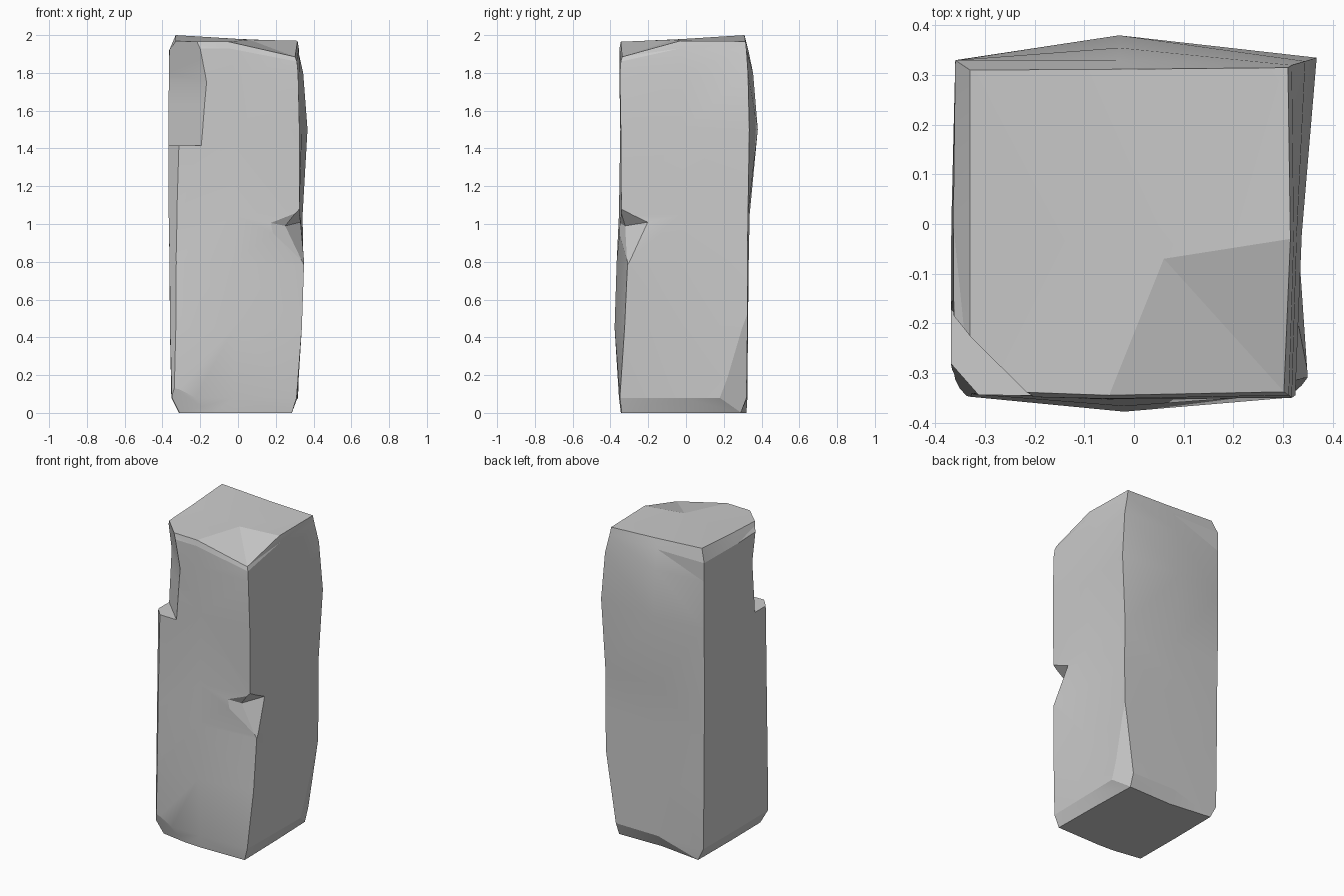
import bpy, bmesh, math
from mathutils import Vector

if "Cube" in bpy.data.objects:
    bpy.data.objects.remove(bpy.data.objects["Cube"])

# Stone body: rings of z, four corners (FL, FR, BR, BL), front y, back y, right x
RINGS = [
    (0.00, -.31, -.33, .285, -.34, .27, .29, -.31, .32, -.345, .285, .28),
    (0.08, -.35, -.345, .31, -.35, .32, .32, -.35, .325, -.355, .325, .315),
    (0.45, -.36, -.345, .338, -.325, .338, .325, -.355, .325, -.378, .328, .325),
    (0.80, -.362, -.34, .35, -.309, .345, .325, -.357, .325, -.367, .332, .33),
    (1.05, -.367, -.34, .325, -.342, .342, .328, -.36, .328, -.355, .337, .33),
    (1.50, -.37, -.345, .325, -.345, .368, .335, -.36, .33, -.348, .38, .338),
    (1.80, -.366, -.345, .318, -.350, .345, .328, -.36, .33, -.353, .355, .328),
]
# Tilted top outline with a sunken front right corner
TOP = [(-.33, -.335, 1.965), (-.05, -.345, 1.965), (.302, -.338, 1.885), (.315, -.03, 1.97),
       (.31, .315, 1.967), (0, .312, 1.98), (-.33, .31, 2.0), (-.33, 0, 1.98)]


def ring_points(z, a, b, c, d, e, f, g, h, front, back, right):
    return [(a, b, z), (-.02, front, z), (c, d, z), (right, -.02, z),
            (e, f, z), (-.03, back, z), (g, h, z), ((a + g) / 2 - .003, 0, z)]


def slice_off(bm, p, q, r):
    """Cut away everything beyond the plane through three points and cap it."""
    p, q, r = Vector(p), Vector(q), Vector(r)
    n = (q - p).cross(r - p).normalized()
    if n.dot(Vector((0, 0, 1)) - p) > 0:
        n = -n
    bmesh.ops.bisect_plane(bm, geom=bm.verts[:] + bm.edges[:] + bm.faces[:],
                           plane_co=p, plane_no=n, clear_outer=True)
    bmesh.ops.holes_fill(bm, edges=[e for e in bm.edges if e.is_boundary])


def add_object(name, bm):
    bmesh.ops.recalc_face_normals(bm, faces=bm.faces)
    mesh = bpy.data.meshes.new(name)
    bm.to_mesh(mesh)
    bm.free()
    ob = bpy.data.objects.new(name, mesh)
    bpy.context.collection.objects.link(ob)
    return ob


def cutter_object(name, points, faces=None):
    """Closed helper solid: given faces, or the convex hull of the points."""
    bm = bmesh.new()
    vs = [bm.verts.new(p) for p in points]
    if faces:
        for f in faces:
            bm.faces.new([vs[i] for i in f])
    else:
        bmesh.ops.convex_hull(bm, input=vs)
    ob = add_object(name, bm)
    ob.hide_render = True
    return ob


# Body loft
bm = bmesh.new()
rows = [[bm.verts.new(p) for p in ring_points(*r)] for r in RINGS]
rows.append([bm.verts.new(p) for p in TOP])
# Left and right faces get a worn upper rim (front left and back left shoulders)
rim = [bm.verts.new(p) for p in ((-.362, -.345, 1.93), (-.05, -.352, 1.93), (.312, -.345, 1.86),
                                 (.322, -.03, 1.93), (.318, .32, 1.92), (-.03, .33, 1.92),
                                 (-.36, .33, 1.92), (-.364, 0, 1.92))]
rows.insert(-1, rim)
for lo, hi in zip(rows, rows[1:]):
    for i in range(8):
        j = (i + 1) % 8
        bm.faces.new((lo[i], lo[j], hi[j], hi[i]))
bm.faces.new(rows[0][::-1])
peak = bm.verts.new((.06, -.07, 1.976))
for i in range(8):
    bm.faces.new((rows[-1][i], rows[-1][(i + 1) % 8], peak))
bmesh.ops.recalc_face_normals(bm, faces=bm.faces)
bmesh.ops.triangulate(bm, faces=bm.faces[:])

# Worn corners: front left edge, back right foot, front left foot
slice_off(bm, (-.37, -.28, 1.41), (-.31, -.348, 1.41), (-.345, -.338, .1))
slice_off(bm, (.338, .318, .5), (.313, .19, .07), (.27, .322, .06))
slice_off(bm, (-.2, -.356, .09), (-.353, -.325, .07), (-.28, -.315, 0))
pillar = add_object("stone_pillar", bm)

# Broken upper front left corner
pts = [(-.8, -.8, 1.42), (-.8, -.8, 2.2)]
for z, s in ((1.415, -.54), (1.75, -.515), (2.2, -.60)):
    pts += [(s + .8, -.8, z), (-.8, s + .8, z)]
corner_cut = cutter_object("corner_break_cutter", pts)

# Chip in the front right edge: a notch deepest at one inner point
inner = Vector((.25, -.322, .99))
ends = [(.15, -.358, 1.01), (.302, -.342, 1.055), (.333, -.2, 1.01), (.350, -.311, .78)]
chip_cut = cutter_object("edge_chip_cutter",
                         [inner] + [inner + (Vector(e) - inner) * 1.5 for e in ends],
                         [(0, 1, 2), (0, 2, 3), (0, 3, 4), (0, 4, 1), (1, 4, 2), (2, 4, 3)])

bpy.context.view_layer.objects.active = pillar
pillar.select_set(True)
for cutter in (corner_cut, chip_cut):
    mod = pillar.modifiers.new("cut", 'BOOLEAN')
    mod.operation = 'DIFFERENCE'
    mod.solver = 'EXACT'
    mod.object = cutter
    bpy.ops.object.modifier_apply(modifier=mod.name)
    bpy.data.objects.remove(cutter)
bpy.ops.object.shade_smooth_by_angle(angle=math.radians(12))
